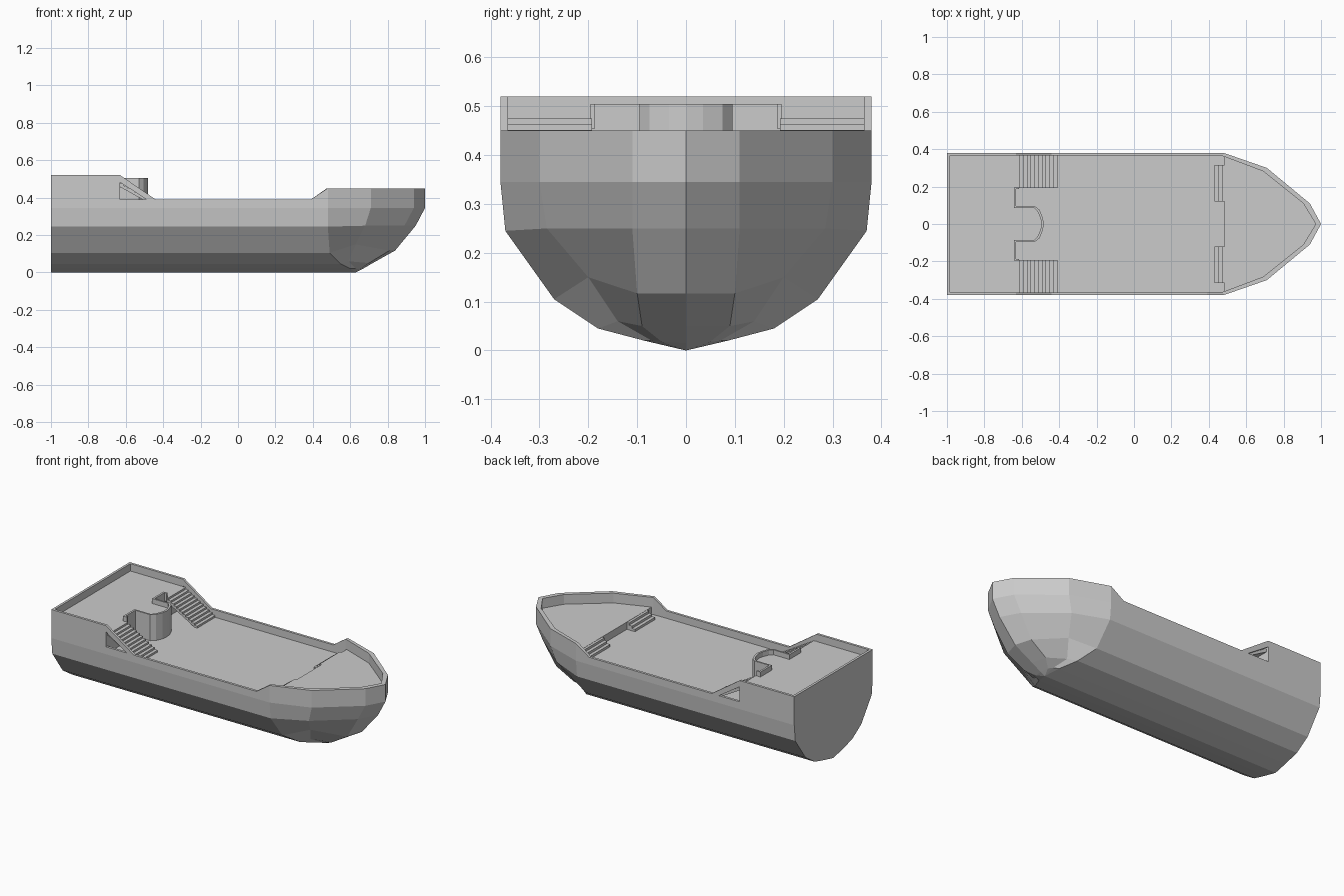
import bpy, bmesh
from mathutils import Vector

if "Cube" in bpy.data.objects:
    bpy.data.objects.remove(bpy.data.objects["Cube"])

GREY = (0.6, 0.6, 0.6, 1)
mat = bpy.data.materials.new("plain_grey")
mat.use_nodes = True
mat.diffuse_color = GREY
mat.node_tree.nodes["Principled BSDF"].inputs["Base Color"].default_value = GREY

MAIN, FORE, STERN = 0.345, 0.39, 0.475   # deck heights
BREAK = -0.63                            # front edge of the stern deck


def finish(name, bm, mirror=False):
    """Mirror across the centreline if asked, then make an object."""
    if mirror:
        bmesh.ops.mirror(bm, geom=bm.verts[:] + bm.edges[:] + bm.faces[:],
                         axis='Y', merge_dist=1e-4)
    bmesh.ops.remove_doubles(bm, verts=bm.verts[:], dist=1e-4)
    bmesh.ops.recalc_face_normals(bm, faces=bm.faces[:])
    me = bpy.data.meshes.new(name)
    bm.to_mesh(me)
    bm.free()
    ob = bpy.data.objects.new(name, me)
    me.materials.append(mat)
    bpy.context.collection.objects.link(ob)
    return ob


def extrude(name, points, offset):
    """Solid made by sweeping a flat outline along an offset."""
    bm = bmesh.new()
    face = bm.faces.new([bm.verts.new(p) for p in points])
    new = bmesh.ops.extrude_face_region(bm, geom=[face])["geom"]
    bmesh.ops.translate(bm, vec=offset,
                        verts=[v for v in new if isinstance(v, bmesh.types.BMVert)])
    return finish(name, bm)


def slab(name, outline, z0, z1):
    return extrude(name, [(x, y, z0) for x, y in outline], Vector((0, 0, z1 - z0)))


def both(half):
    """Complete a half outline with its reflection."""
    return half + [(x, -y) for x, y in reversed(half) if abs(y) > 1e-6]


def loft(bm, rows):
    """Skin neighbouring rows of points."""
    grid = [[bm.verts.new(p) for p in row] for row in rows]
    for a, b in zip(grid, grid[1:]):
        for i in range(len(a) - 1):
            bm.faces.new((a[i], a[i + 1], b[i + 1], b[i]))
    return grid


# Hull: waterlines from keel to deck, each running stern, shoulder, bow, stem
waterlines = [
    [(.63, 0, 0), (.63, 0, 0), (.63, 0, 0), (.63, 0, 0)],
    [(.60, .085, .02), (.63, .07, .02), (.65, .05, .018), (.66, 0, .015)],
    [(.55, .18, .045), (.59, .14, .06), (.70, .09, .05), (.72, 0, .05)],
    [(.49, .27, .105), (.63, .20, .15), (.81, .10, .117), (.84, 0, .117)],
    [(.48, .37, .245), (.68, .285, .25), (.89, .11, .25), (.95, 0, .25)],
    [(.48, .38, MAIN), (.71, .30, MAIN), (.94, .11, MAIN), (1, 0, MAIN)],
]
bm = bmesh.new()
rows = [[(-1, row[0][1], row[0][2])] + row for row in waterlines]
grid = loft(bm, rows)
stern_mid = bm.verts.new((-1, 0, MAIN))
bm.faces.new([row[0] for row in grid] + [stern_mid])
bm.faces.new(grid[-1] + [stern_mid])
bmesh.ops.dissolve_degenerate(bm, dist=1e-5, edges=bm.edges[:])
finish("hull", bm, mirror=True)

# Bulwark: outer xy, inner xy, top height
rail_line = [
    (-1, 0, -.985, 0, .52), (-1, .38, -.985, .365, .52),
    (BREAK, .38, BREAK, .365, .52), (-.44, .38, -.44, .365, FORE),
    (.39, .38, .39, .365, FORE), (.48, .38, .475, .363, .45),
    (.71, .30, .69, .282, .45), (.94, .11, .905, .11, .45), (1, 0, .972, 0, .45),
]
bm = bmesh.new()
outer_low = [(a, b, MAIN) for a, b, c, d, z in rail_line]
outer_top = [(a, b, z) for a, b, c, d, z in rail_line]
inner_top = [(c, d, z) for a, b, c, d, z in rail_line]
inner_low = [(c, d, MAIN) for a, b, c, d, z in rail_line]
loft(bm, [outer_low, outer_top, inner_top, inner_low, outer_low])
bulwark = finish("bulwark", bm, mirror=True)

# Triangular side openings beside the stairs
cutter = extrude("opening_cutter",
                 [(BREAK, -1, FORE), (BREAK, -1, .482), (-.49, -1, FORE)], Vector((0, 2, 0)))
cutter.hide_render = True
cutter.hide_set(True)
cutter.display_type = 'WIRE'
cut = bulwark.modifiers.new("openings", 'BOOLEAN')
cut.operation = 'DIFFERENCE'
cut.solver = 'EXACT'
cut.object = cutter
bpy.context.view_layer.objects.active = bulwark
bpy.ops.object.modifier_apply(modifier=cut.name)
bpy.data.objects.remove(cutter)

# Raised decks fore and aft
slab("stern_deck", both([(-.99, .37), (BREAK, .37)]), MAIN, STERN)
slab("fore_deck", both([(.485, .37), (.70, .29), (.92, .11), (.985, 0)]), MAIN, FORE)

# Rounded bay in front of the stern deck
bay = [(BREAK, .095), (-.53, .095), (-.505, .075), (-.488, .035), (-.482, 0)]
slab("bay", both(bay), MAIN, STERN)

# Rail along the deck break and around the bay
rail = [(-.615, .19, -.615, .198), (-.642, .19, -.642, .198), (-.63, .19, -.642, .19),
        (-.63, .095, -.642, .085), (-.53, .095, -.533, .085), (-.505, .075, -.515, .066),
        (-.488, .035, -.5, .032), (-.482, 0, -.494, 0)]
bm = bmesh.new()
line = rail[2:]
loops = [[(a, b, STERN) for a, b, c, d in line], [(a, b, .505) for a, b, c, d in line],
         [(c, d, .505) for a, b, c, d in line], [(c, d, STERN) for a, b, c, d in line]]
ends = loft(bm, loops + loops[:1])
bm.faces.new([row[0] for row in ends[:4]])
finish("bay_rail", bm, mirror=True)

# Stairs to the stern deck: open stepped flights
STEPS = 11
run, rise = .22 / STEPS, (STERN - MAIN) / STEPS
for side, name in ((1, "left"), (-1, "right")):
    profile = []
    for i in range(STEPS):
        x, z = BREAK + i * run, STERN - i * rise
        profile += [(x, z), (x + run, z)]
    profile += [(BREAK + .22, MAIN), (BREAK + .2, MAIN), (BREAK, STERN - .018)]
    extrude(name + "_stern_stairs", [(x, side * .192, z) for x, z in profile],
            Vector((0, side * .173, 0)))
    # rail return beside the top step
    y0, y1 = sorted((side * .186, side * .196))
    slab(name + "_rail_post", [(-.642, y0), (-.615, y0), (-.615, y1), (-.642, y1)],
         STERN - .02, .505)
    # Short steps to the fore deck
    for i in range(3):
        x = .43 + i * .02
        slab(f"{name}_fore_step_{i + 1}",
             [(x, side * .12), (.49, side * .12), (.49, side * .315), (x, side * .315)],
             MAIN, MAIN + (i + 1) * .0145)
